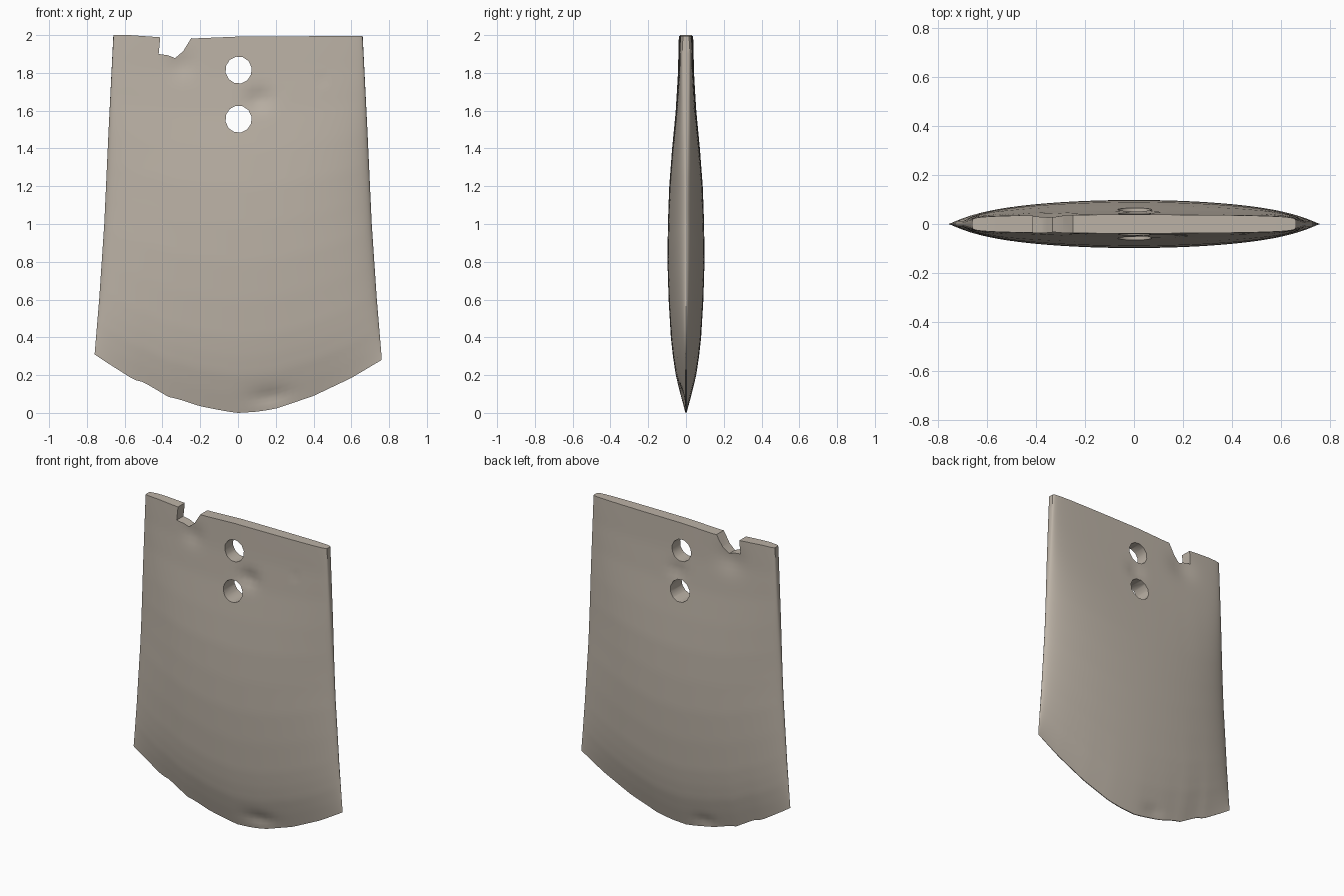
import bpy, bmesh, math

if "Cube" in bpy.data.objects:
    bpy.data.objects.remove(bpy.data.objects["Cube"])

COLS, ROWS = 56, 64


def lerp_table(table, t):
    """Piecewise linear lookup."""
    if t <= table[0][0]:
        return table[0][1]
    for (a, fa), (b, fb) in zip(table, table[1:]):
        if t <= b:
            return fa + (fb - fa) * (t - a) / (b - a)
    return table[-1][1]


# cutting edge height by x, top edge height by x, half width and half thickness by height
EDGE = [(-.76, .31), (-.7, .27), (-.55, .175), (-.5, .163), (-.36, .08), (-.32, .075),
        (-.2, .035), (-.06, .008), (0, 0), (.1, .006), (.2, .022), (.4, .09), (.6, .185), (.76, .28)]
TOP = [(-.66, 2), (-.42, 1.985), (-.25, 1.983), (0, 1.992), (.66, 1.995)]
WIDTH = [(0.3, .76), (.6, .735), (1, .708), (1.5, .685), (2, .66)]
THICK = [(0, .003), (.1, .03), (.2, .054), (.3, .069), (.4, .08), (.6, .092), (.8, .098), (1, .096),
         (1.2, .089), (1.4, .074), (1.6, .055), (1.8, .043), (2, .038)]
# worn dents: x, z, radius x, radius z, depth, side (-1 front, 1 back)
DENTS = [(.11, 1.66, .06, .05, .022, -1), (.18, .08, .1, .05, .016, -1), (-.3, 1.84, .06, .06, .012, -1),
         (-.35, 1.85, .09, .08, .014, 1), (.03, 1.68, .05, .04, .012, 1), (-.15, .06, .06, .04, .012, 1),
         (.44, 1.76, .015, .012, .006, -1)]


def surface(u, v, side):
    x0 = u * .76
    zb = lerp_table(EDGE, x0)
    z = zb + v * (lerp_table(TOP, x0) - zb)
    x = u * lerp_table(WIDTH, z)
    k = min(1, max(0, (v - .45) / .55))
    power = .52 - .38 * k * k * (3 - 2 * k)
    y = lerp_table(THICK, v * 2) * max(0, 1 - u * u) ** power
    for dx, dz, rx, rz, depth, s in DENTS:
        if s == side:
            y -= min(depth, y * .7) * math.exp(-((x - dx) / rx) ** 2 - ((z - dz) / rz) ** 2)
    return x, side * y, z


# blade: rings of front and back points, joined at the narrow sides
bm = bmesh.new()
us = [math.sin(math.pi * (i / COLS - .5)) for i in range(COLS + 1)]
us[0], us[-1] = -1, 1
rings = []
for r in range(ROWS + 1):
    v = (r / ROWS) ** 1.15
    ring = [bm.verts.new(surface(u, v, -1)) for u in us]
    ring += [bm.verts.new(surface(u, v, 1)) for u in us[-2:0:-1]]
    rings.append(ring)
n = 2 * COLS
for lo, hi in zip(rings, rings[1:]):
    for i in range(n):
        j = (i + 1) % n
        bm.faces.new((lo[i], lo[j], hi[j], hi[i]))
# strips closing the top and the cutting edge
for ring in (rings[0], rings[-1]):
    for i in range(COLS):
        loop = [ring[i], ring[i + 1], ring[(n - i - 1) % n], ring[(n - i) % n]]
        bm.faces.new(list(dict.fromkeys(loop)))
bmesh.ops.recalc_face_normals(bm, faces=bm.faces)
mesh = bpy.data.meshes.new("axe_blade")
bm.to_mesh(mesh)
bm.free()
blade = bpy.data.objects.new("axe_blade", mesh)
bpy.context.collection.objects.link(blade)

stone = bpy.data.materials.new("warm grey stone")
stone.diffuse_color = (.5, .445, .38, 1)
stone.use_nodes = True
stone.node_tree.nodes["Principled BSDF"].inputs["Base Color"].default_value = stone.diffuse_color
mesh.materials.append(stone)


def cut(points):
    """Cut a front-view polygon straight through the blade."""
    b = bmesh.new()
    face = b.faces.new([b.verts.new((x, -.3, z)) for x, z in points])
    ext = bmesh.ops.extrude_face_region(b, geom=[face])
    moved = [g for g in ext["geom"] if isinstance(g, bmesh.types.BMVert)]
    bmesh.ops.translate(b, vec=(0, .6, 0), verts=moved)
    bmesh.ops.recalc_face_normals(b, faces=b.faces)
    m = bpy.data.meshes.new("cutter")
    b.to_mesh(m)
    b.free()
    m.materials.append(stone)
    cutter = bpy.data.objects.new("cutter", m)
    cutter.hide_render = True
    bpy.context.collection.objects.link(cutter)
    mod = blade.modifiers.new("cut", 'BOOLEAN')
    mod.operation, mod.solver, mod.object = 'DIFFERENCE', 'EXACT', cutter
    bpy.ops.object.modifier_apply(modifier=mod.name)
    bpy.data.objects.remove(cutter)


bpy.context.view_layer.objects.active = blade
blade.select_set(True)
# two lashing holes
for zc in (1.815, 1.555):
    cut([(.003 + .07 * math.cos(a * math.tau / 12 + .2), zc + .072 * math.sin(a * math.tau / 12 + .2))
         for a in range(12)])
# broken notch in the top edge
cut([(-.412, 2.1), (-.412, 1.985), (-.42, 1.9), (-.37, 1.893), (-.333, 1.878),
     (-.29, 1.915), (-.247, 1.985), (-.247, 2.1)])

bpy.ops.object.shade_smooth_by_angle(angle=math.radians(35))
